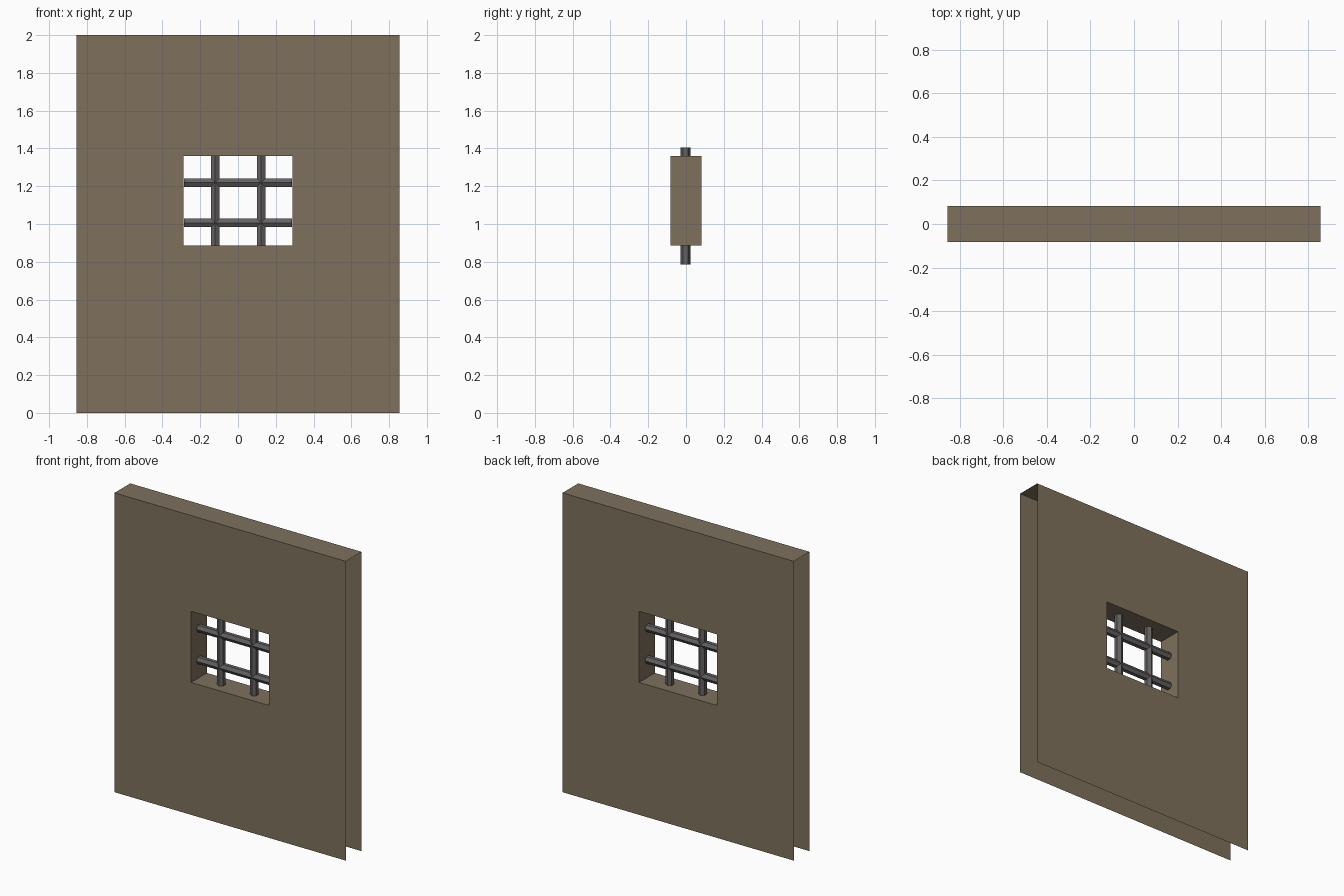
import bpy, bmesh, math
from mathutils import Matrix

if "Cube" in bpy.data.objects:
    bpy.data.objects.remove(bpy.data.objects["Cube"])


def material(name, rgb):
    m = bpy.data.materials.new(name)
    m.diffuse_color = (*rgb, 1)
    m.use_nodes = True
    m.node_tree.nodes["Principled BSDF"].inputs["Base Color"].default_value = m.diffuse_color
    return m


stone = material("brown_stone", (0.21, 0.165, 0.11))
iron = material("grey_iron", (0.13, 0.12, 0.12))


def make_object(name, bm, mat):
    mesh = bpy.data.meshes.new(name)
    bm.to_mesh(mesh)
    bm.free()
    mesh.materials.append(mat)
    obj = bpy.data.objects.new(name, mesh)
    bpy.context.collection.objects.link(obj)
    return obj


# Wall: two pierced skins, a top and the window reveal; ends and underside are open
HALF_W, HEIGHT, HALF_D = 0.855, 2.0, 0.083
WIN_X, WIN_Z0, WIN_Z1 = 0.288, 0.885, 1.36


def rectangle(bm, hx, z0, z1, y):
    return [bm.verts.new((x, y, z)) for x, z in
            ((-hx, z0), (hx, z0), (hx, z1), (-hx, z1))]


bm = bmesh.new()
outer_f, outer_b = [rectangle(bm, HALF_W, 0, HEIGHT, y) for y in (-HALF_D, HALF_D)]
inner_f, inner_b = [rectangle(bm, WIN_X, WIN_Z0, WIN_Z1, y) for y in (-HALF_D, HALF_D)]
for i in range(4):
    j = (i + 1) % 4
    bm.faces.new((outer_f[i], outer_f[j], inner_f[j], inner_f[i]))
    bm.faces.new((outer_b[j], outer_b[i], inner_b[i], inner_b[j]))
    bm.faces.new((inner_f[i], inner_f[j], inner_b[j], inner_b[i]))
bm.faces.new((outer_f[3], outer_f[2], outer_b[2], outer_b[3]))
make_object("wall", bm, stone)


# Window bars: hexagonal rods with corners facing front and back
def bar(name, length, location, horizontal=False):
    bm = bmesh.new()
    bmesh.ops.create_cone(bm, cap_ends=True, segments=6, radius1=0.026,
                          radius2=0.026, depth=length)
    # put a corner on the y axis whatever the starting angle
    v = bm.verts[:][0].co
    turn = math.pi / 2 - math.atan2(v.y, v.x)
    m = Matrix.Rotation(turn, 4, 'Z')
    if horizontal:
        m = Matrix.Rotation(math.pi / 2, 4, 'Y') @ m
    bm.transform(Matrix.Translation(location) @ m)
    make_object(name, bm, iron)


for side, x in (("left", -0.121), ("right", 0.122)):
    bar(f"vertical_bar_{side}", 0.62, (x, -0.003, 1.095))
for level, z in (("lower", 1.006), ("upper", 1.219)):
    bar(f"horizontal_bar_{level}", 2 * WIN_X - 0.002, (0, -0.003, z), True)
